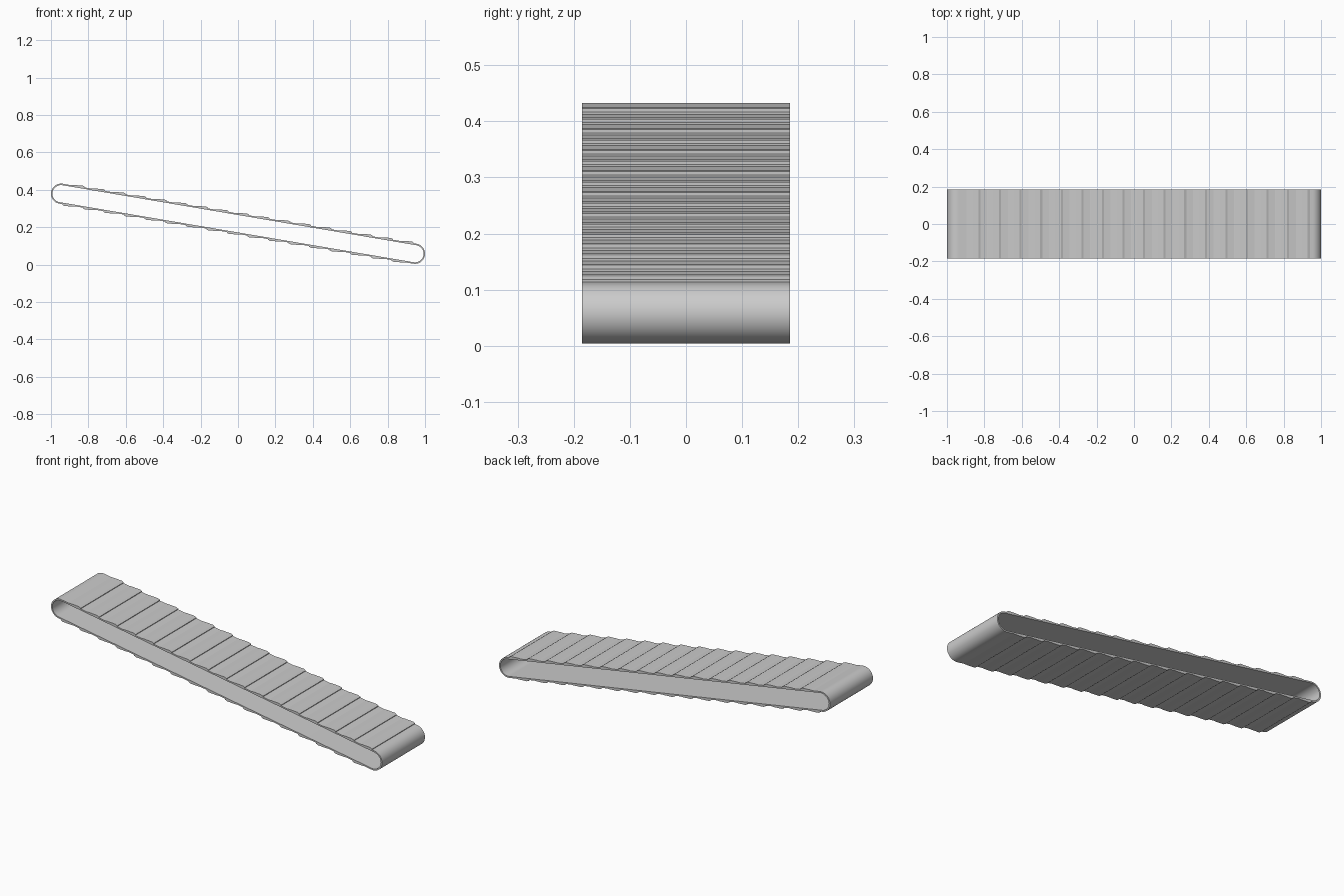
import bpy, bmesh, math
from mathutils import Matrix, Vector

if "Cube" in bpy.data.objects:
    bpy.data.objects.remove(bpy.data.objects["Cube"])

R, T, W = 0.054, 0.008, 0.185          # outer radius, belt thickness, half width
A, B = Vector((-0.946, 0.379)), Vector((0.946, 0.058))   # roller centres (x, z)
MID, HALF = (A + B) / 2, (B - A).length / 2
TILT = math.atan2(A.y - B.y, B.x - A.x)
FRAME = Matrix.Translation((MID.x, 0, MID.y)) @ Matrix.Rotation(TILT, 4, 'Y')


def stadium(r, n=24):
    pts = []
    for cx, start in ((HALF, -90), (-HALF, 90)):
        for i in range(n + 1):
            a = math.radians(start + 180 * i / n)
            pts.append((cx + r * math.cos(a), r * math.sin(a)))
    return pts


def finish(bm, name):
    bmesh.ops.recalc_face_normals(bm, faces=bm.faces)
    bm.transform(FRAME)
    me = bpy.data.meshes.new(name)
    bm.to_mesh(me)
    bm.free()
    ob = bpy.data.objects.new(name, me)
    bpy.context.collection.objects.link(ob)
    bpy.ops.object.select_all(action='DESELECT')
    bpy.context.view_layer.objects.active = ob
    ob.select_set(True)
    bpy.ops.object.shade_smooth_by_angle(angle=math.radians(20))


def prism(bm, pts):
    rings = [[bm.verts.new((u, y, v)) for u, v in pts] for y in (-W, W)]
    bm.faces.new(rings[0])
    bm.faces.new(rings[1])
    for i in range(len(pts)):
        j = (i + 1) % len(pts)
        bm.faces.new((rings[0][i], rings[0][j], rings[1][j], rings[1][i]))


# Endless belt band
bm = bmesh.new()
loops = [[bm.verts.new((u, y, v)) for u, v in stadium(r)]
         for r, y in ((R, -W), (R, W), (R - T, W), (R - T, -W))]
for k in range(4):
    p, q = loops[k], loops[(k + 1) % 4]
    for i in range(len(p)):
        j = (i + 1) % len(p)
        bm.faces.new((p[i], p[j], q[j], q[i]))
finish(bm, "belt")


# Shallow wedge treads; the lower run is the upper run turned half a turn
def treads(name, side):
    bm = bmesh.new()
    for k in range(17):
        u = (-0.83 + 0.11 * k) / math.cos(TILT)    # downhill edge
        prof = [(u - 0.085, R - 0.002), (u, R - 0.002), (u, R + 0.004),
                (u - 0.012, R + 0.008), (u - 0.06, R + 0.003)]
        prism(bm, [(side * a, side * b) for a, b in prof])
    finish(bm, name)


treads("upper_treads", 1)
treads("lower_treads", -1)
